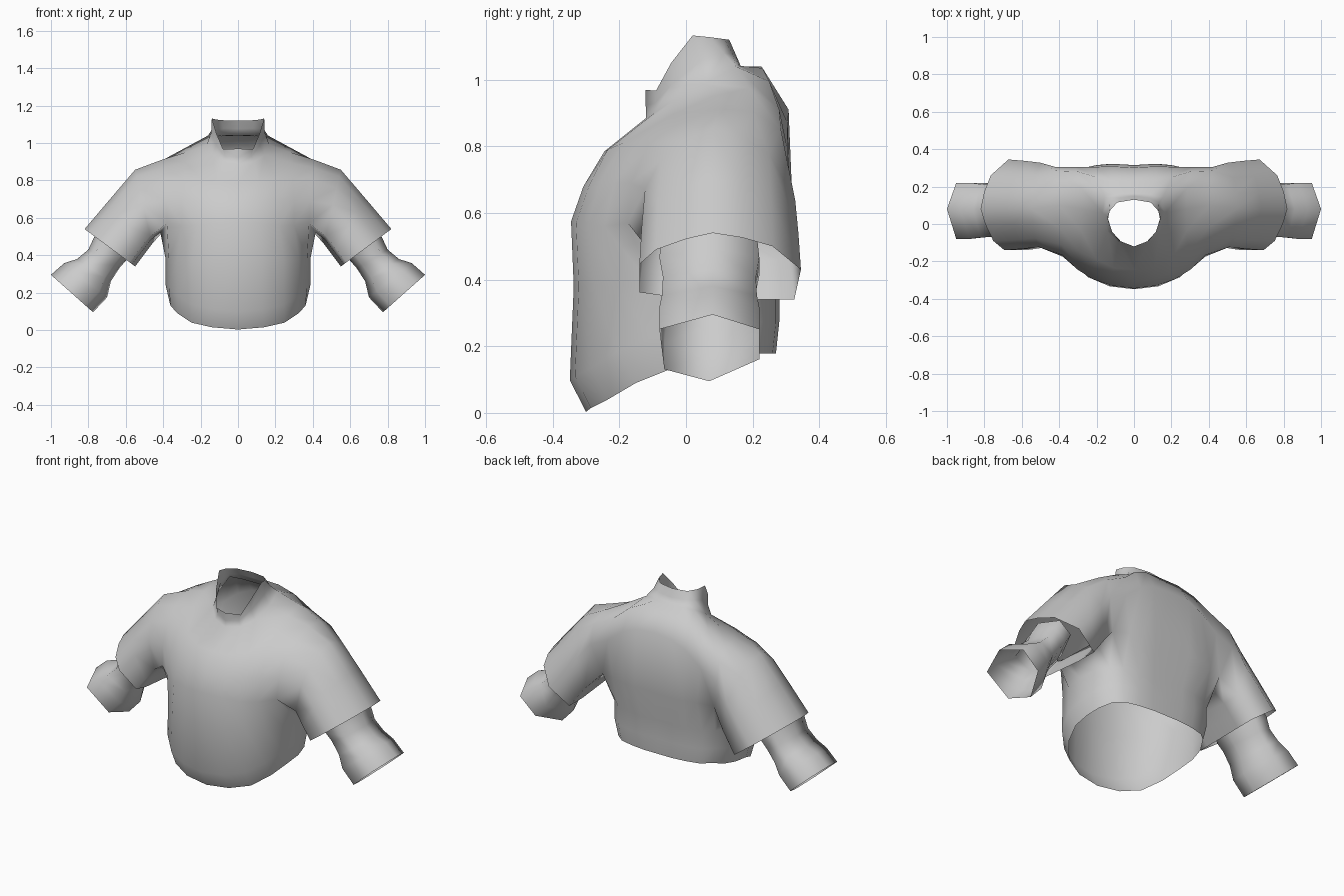
import bpy, bmesh, math

if "Cube" in bpy.data.objects:
    bpy.data.objects.remove(bpy.data.objects["Cube"])

cloth = bpy.data.materials.new("grey cloth")
cloth.diffuse_color = (0.6, 0.6, 0.6, 1)
cloth.use_nodes = True
cloth.node_tree.nodes["Principled BSDF"].inputs["Base Color"].default_value = cloth.diffuse_color


def make(name, faces, mirror_merge=True):
    """Build a half mesh from faces given as point tuples, then mirror it in x."""
    bm = bmesh.new()
    verts = {}
    for face in faces:
        loop = []
        for p in face:
            if p not in verts:
                verts[p] = bm.verts.new(p)
            if verts[p] not in loop:
                loop.append(verts[p])
        bm.faces.new(loop)
    bmesh.ops.recalc_face_normals(bm, faces=bm.faces)
    me = bpy.data.meshes.new(name)
    bm.to_mesh(me)
    bm.free()
    me.materials.append(cloth)
    ob = bpy.data.objects.new(name, me)
    bpy.context.collection.objects.link(ob)
    mod = ob.modifiers.new("mirror", 'MIRROR')
    mod.use_clip = mod.use_mirror_merge = mirror_merge
    bpy.context.view_layer.objects.active = ob
    ob.select_set(True)
    bpy.ops.object.modifier_apply(modifier="mirror")
    bpy.ops.object.shade_smooth_by_angle(angle=math.radians(140))
    ob.select_set(False)
    return ob


def strip(a, b, closed=False):
    """Quads between two equally long rows of points."""
    n = len(a)
    return [(a[i], a[(i + 1) % n], b[(i + 1) % n], b[i]) for i in range(n if closed else n - 1)]


def tube_ring(bottom, top, ys, fracs):
    """Slanted ring between a bottom and a top point in the xz plane."""
    return [(bottom[0] + (top[0] - bottom[0]) * f, y, bottom[1] + (top[1] - bottom[1]) * f)
            for y, f in zip(ys, fracs)]


# Arches running from the chest over the shoulder to the back, centre outwards
arches = [
    [(0, -.345, .575), (0, -.308, .68), (0, -.245, .785), (0, -.12, .885), None,
     (0, .165, 1.04), (0, .225, 1.04), (0, .302, .92), (0, .315, .57)],
    [(.12, -.33, .57), (.12, -.29, .685), (.11, -.235, .79), (.085, -.095, .90), None,
     (.09, .16, 1.042), (.11, .23, 1.035), (.12, .308, .91), (.12, .322, .57)],
    [(.22, -.295, .56), (.21, -.26, .69), (.20, -.19, .81), (.14, -.04, .935), (.168, .06, .99),
     (.16, .15, 1.04), (.20, .25, .995), (.21, .305, .87), (.20, .315, .57)],
    [(.30, -.245, .56), (.30, -.215, .69), (.29, -.15, .81), (.28, -.04, .895), (.28, .08, .95),
     (.28, .19, .975), (.30, .28, .91), (.31, .305, .79), (.28, .297, .57)],
    [(.38, -.175, .57), (.385, -.165, .69), (.39, -.11, .81), (.40, -.02, .868), (.40, .10, .913),
     (.41, .20, .905), (.42, .285, .85), (.42, .305, .74), (.37, .265, .56)],
]
under = [(.41, .17, .525), (.415, -.05, .52)]          # armpit points, back to front
faces = []
for a, b in zip(arches, arches[1:]):
    faces += [q for q in strip(a, b) if None not in q]

# Lower torso, from chest level down to the slanted hem
chest = [a[0] for a in arches] + under[::-1] + [a[8] for a in reversed(arches)]
waist_xy = [(0, -.337), (.13, -.322), (.245, -.275), (.325, -.2), (.37, -.1), (.387, .02),
            (.375, .12), (.335, .2), (.28, .245), (.19, .27), (.1, .28), (0, .275)]
hem = [(0, -.30, .003), (.14, -.285, .015), (.25, -.235, .04), (.325, -.15, .09),
       (.36, -.05, .13), (.365, .05, .145), (.35, .13, .16), (.31, .2, .178),
       (.26, .24, .178), (.18, .26, .178), (.09, .27, .178), (0, .27, .178)]
waist = [(x, y, .38) for x, y in waist_xy]
belly = [(x, y * 1.035 if y < 0 else y, h[2] + .095) for (x, y), h in zip(waist_xy, hem)]
for a, b in ((chest, waist), (waist, belly), (belly, hem)):
    faces += strip(a, b)

# Short wide sleeves growing out of the armhole
ys = [-.14, -.14, -.09, 0, .08, .17, .26, .345, .325, .20, -.07]
fracs = [.11, .53, .75, .91, 1, .93, .8, .45, .0, .0, .06]
rows = [arches[4] + under]
for bottom, top, squeeze in (((.46, .46), (.55, .857), .93), ((.505, .40), (.68, .705), .97),
                             ((.55, .34), (.82, .54), 1)):
    rows.append(tube_ring(bottom, top, [.1 + (y - .1) * squeeze for y in ys], fracs))
for a, b in zip(rows, rows[1:]):
    faces += strip(a, b, True)

# Standing collar, open and low at the front, continuing the shirt's neckline
base = [arches[0][3], arches[1][3], arches[2][3], arches[2][4], arches[2][5],
        arches[1][5], arches[0][5]]
rim = [(0, -.122, .97), (.08, -.09, .967), (.115, -.045, 1.05), (.14, .02, 1.133),
       (.13, .07, 1.128), (.09, .115, 1.122), (0, .13, 1.12)]
mid = [tuple(p * .55 + q * .45 - (.012 if k == 0 and p else 0) for k, (p, q) in enumerate(zip(a, b)))
       for a, b in zip(base, rim)]
faces += strip(base, mid) + strip(mid, rim)
make("shirt_with_collar", faces)

# Six-sided inner sleeves with a pinched wrist and flared cuff
hex_y = [.08, .22, .22, .07, -.065, -.08]
hex_f = [1, .78, .33, 0, .18, .78]
sections = [((.56, .43), (.73, .56), .95), ((.60, .37), (.77, .495), 1),
            ((.635, .33), (.80, .43), .93), ((.68, .26), (.86, .38), .95),
            ((.70, .175), (.93, .357), 1), ((.775, .095), (1.0, .295), 1)]
rings = [tube_ring(b, t, [.075 + (y - .075) * s for y in hex_y], hex_f) for b, t, s in sections]
faces = []
for a, b in zip(rings, rings[1:]):
    faces += strip(a, b, True)
make("inner_sleeves", faces, False)
